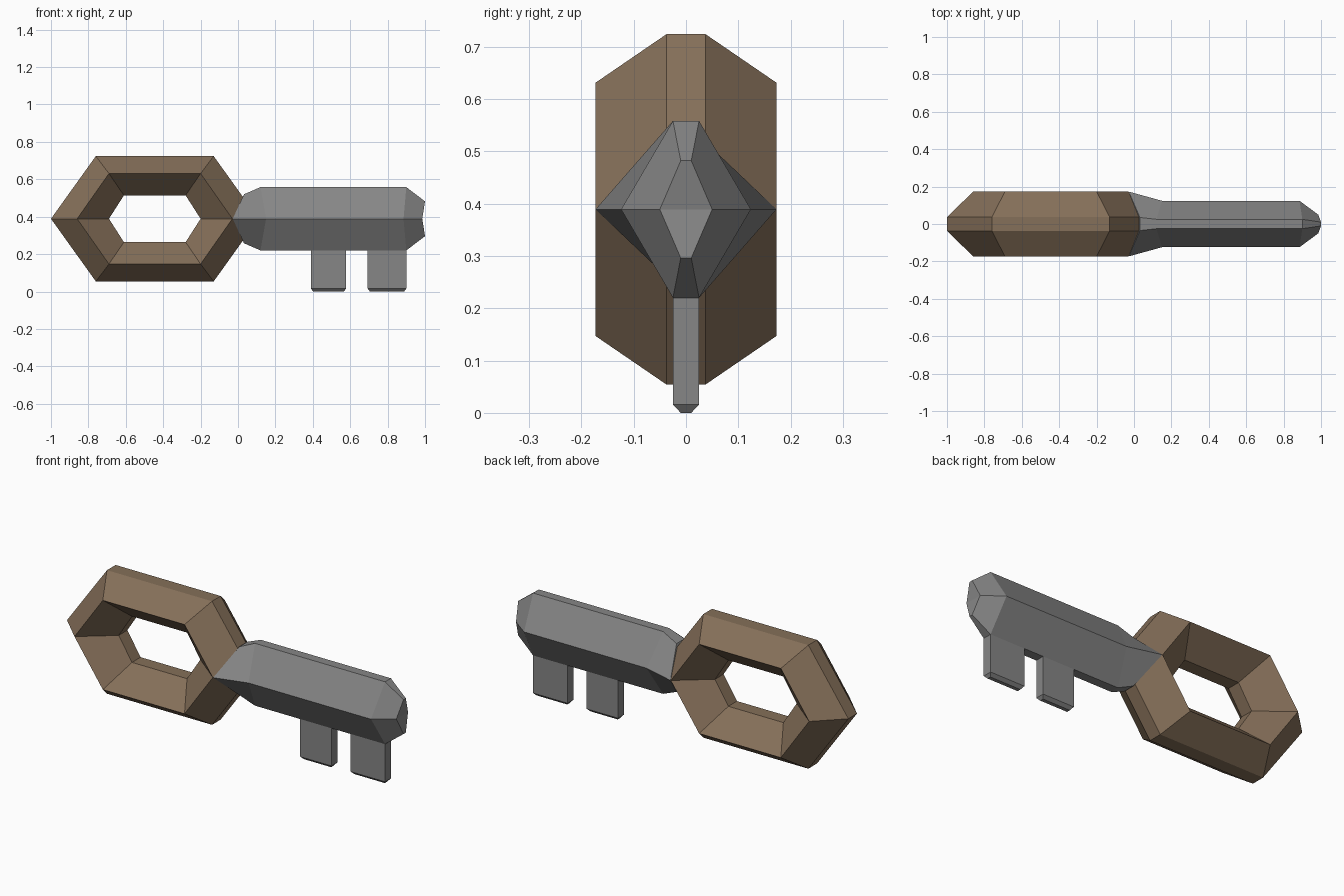
import bpy
import bmesh

cube = bpy.data.objects.get("Cube")
if cube:
    bpy.data.objects.remove(cube, do_unlink=True)


def material(name, color):
    mat = bpy.data.materials.new(name)
    mat.use_nodes = True
    mat.diffuse_color = color
    mat.node_tree.nodes["Principled BSDF"].inputs["Base Color"].default_value = color
    return mat


brown = material("warm brown", (0.235, 0.16, 0.1, 1))
grey = material("steel grey", (0.24, 0.24, 0.24, 1))


def loft(name, sections, mat, closed=False, caps=()):
    """Skin matching sections with flat quads, as a loop or with capped ends."""
    bm = bmesh.new()
    rows = [[bm.verts.new(p) for p in s] for s in sections]
    n = len(rows[0])
    pairs = list(zip(rows, rows[1:]))
    if closed:
        pairs.append((rows[-1], rows[0]))
    for a, b in pairs:
        for i in range(n):
            j = (i + 1) % n
            bm.faces.new((a[i], a[j], b[j], b[i]))
    for cap in caps:
        for row in (rows[0], rows[-1]):
            bm.faces.new([row[i] for i in cap])
    bmesh.ops.recalc_face_normals(bm, faces=bm.faces)
    mesh = bpy.data.meshes.new(name)
    bm.to_mesh(mesh)
    bm.free()
    mesh.materials.append(mat)
    obj = bpy.data.objects.new(name, mesh)
    bpy.context.collection.objects.link(obj)
    return obj


# Shared height of the handle and shaft axis
AXIS = 0.389


# Hexagonal ring handle: nested hexagons joined around the hole
def hexagon(tip, corner, height, y):
    outline = [(tip, 0), (corner, height), (-corner, height),
               (-tip, 0), (-corner, -height), (corner, -height)]
    return [(x - 0.445, y, z + AXIS) for x, z in outline]


outer, ridge, inner = (0.555, 0.315, 0.335), (0.415, 0.245, 0.242), (0.245, 0.165, 0.125)
layers = [(outer, 0.037), (ridge, 0.173), (inner, 0.037),
          (inner, -0.037), (ridge, -0.173), (outer, -0.037)]
loft("handle_ring", [hexagon(*size, y) for size, y in layers], brown, closed=True)


# Shaft: flattened diamond sections, flared at the handle and tapered at the end
def diamond(side_x, side_y, top_x, top_y, height):
    lo, hi = AXIS - height, AXIS + height
    return [(side_x, -side_y, AXIS), (top_x, -top_y, hi), (top_x, top_y, hi),
            (side_x, side_y, AXIS), (top_x, top_y, lo), (top_x, -top_y, lo)]


loft("shaft", [diamond(-0.028, 0.173, 0.032, 0.035, 0.131),
               diamond(0.15, 0.124, 0.12, 0.025, 0.169),
               diamond(0.885, 0.124, 0.9, 0.025, 0.169),
               diamond(0.985, 0.05, 1.0, 0.01, 0.093)],
     grey, caps=[(0, 1, 2, 3), (0, 3, 4, 5)])


# Two teeth with bevelled lower edges
def rectangle(x0, x1, y, z):
    return [(x0, -y, z), (x1, -y, z), (x1, y, z), (x0, y, z)]


for name, x0, x1 in (("inner_tooth", 0.39, 0.578), ("outer_tooth", 0.693, 0.9)):
    loft(name, [rectangle(x0, x1, 0.025, 0.26),
                rectangle(x0, x1, 0.025, 0.016),
                rectangle(x0 + 0.012, x1 - 0.012, 0.01, 0)],
         grey, caps=[(0, 1, 2, 3)])
